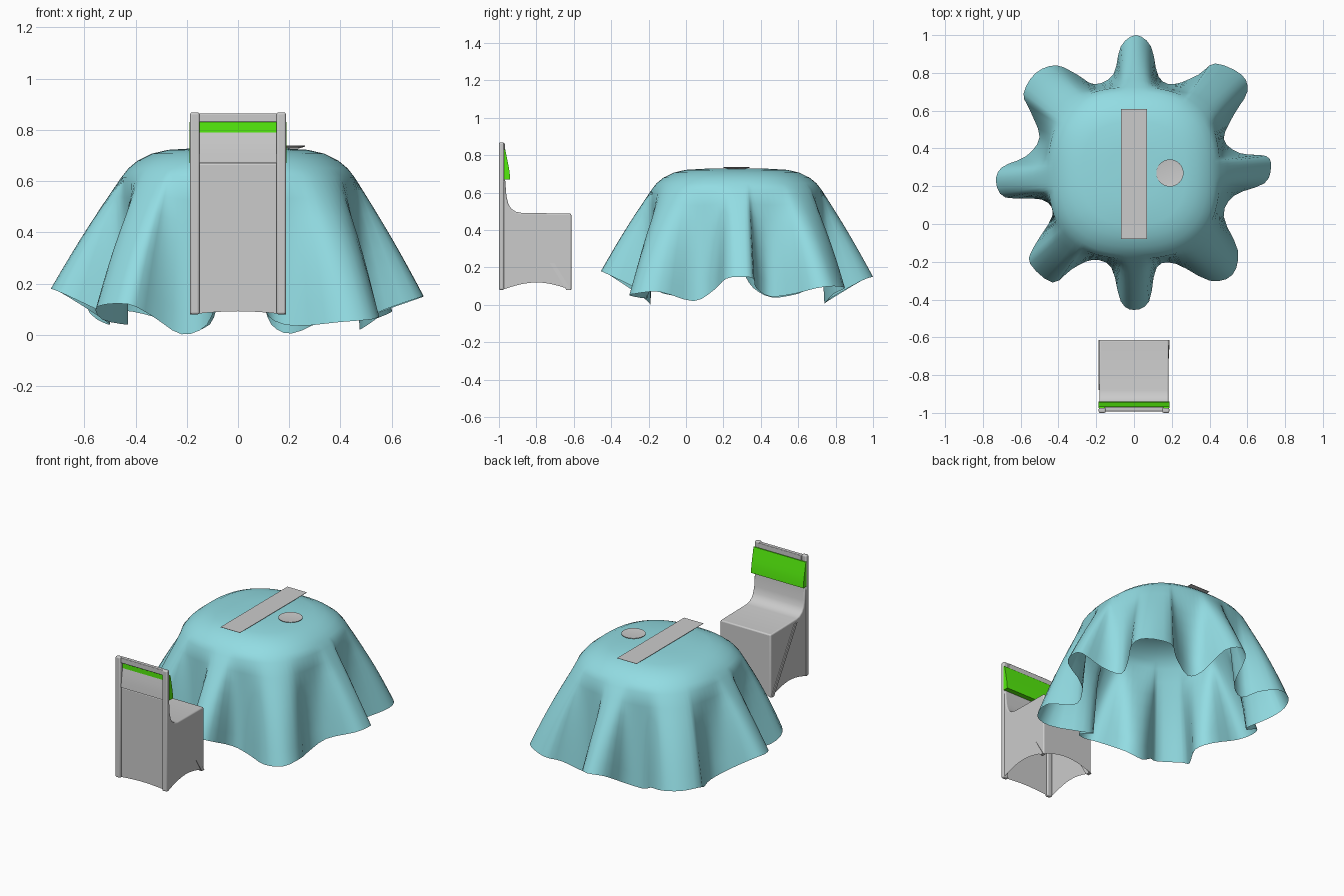
import bpy, bmesh
from math import atan2, cos, sin, pi, radians
from mathutils import Vector

if "Cube" in bpy.data.objects:
    bpy.data.objects.remove(bpy.data.objects["Cube"])


def finish(name, bm, bevel=0, smooth=30, color=None):
    bmesh.ops.remove_doubles(bm, verts=bm.verts, dist=1e-5)
    bmesh.ops.recalc_face_normals(bm, faces=bm.faces)
    me = bpy.data.meshes.new(name)
    bm.to_mesh(me)
    bm.free()
    ob = bpy.data.objects.new(name, me)
    bpy.context.collection.objects.link(ob)
    if color:
        mat = bpy.data.materials.new(name + "_color")
        mat.diffuse_color = color
        mat.use_nodes = True
        mat.node_tree.nodes["Principled BSDF"].inputs["Base Color"].default_value = mat.diffuse_color
        me.materials.append(mat)
    if bevel:
        mod = ob.modifiers.new("bevel", 'BEVEL')
        mod.width, mod.segments, mod.limit_method = bevel, 3, 'ANGLE'
        mod.angle_limit = radians(50)
    bpy.ops.object.select_all(action='DESELECT')
    bpy.context.view_layer.objects.active = ob
    ob.select_set(True)
    bpy.ops.object.shade_smooth_by_angle(angle=radians(smooth))
    return ob


def face(bm, pts):
    return bm.faces.new([bm.verts.new(p) for p in pts])


def prism_x(name, profile, x0, x1, **kw):
    """Side profile of (y, z) points, extruded along x."""
    bm = bmesh.new()
    f = face(bm, [(x0, y, z) for y, z in profile])
    new = bmesh.ops.extrude_face_region(bm, geom=[f])["geom"]
    bmesh.ops.translate(bm, vec=(x1 - x0, 0, 0),
                        verts=[v for v in new if isinstance(v, bmesh.types.BMVert)])
    return finish(name, bm, **kw)


def box(name, lo, hi, **kw):
    return prism_x(name, [(lo[1], lo[2]), (hi[1], lo[2]), (hi[1], hi[2]), (lo[1], hi[2])],
                   lo[0], hi[0], **kw)


# Tablecloth: wavy hem outline, counter-clockwise from the right-hand fold
CX, CY = 0.0, 0.27
hem = [
    (.725, .30, .15), (.70, .36, .14), (.56, .375, .09), (.475, .45, .045), (.53, .58, .06),
    (.60, .70, .09), (.57, .79, .10), (.43, .85, .09), (.34, .79, .06), (.21, .74, .005),
    (.13, .78, .04), (.09, .94, .13), (.01, 1.0, .15), (-.07, .94, .13), (-.11, .79, .04),
    (-.21, .74, .01), (-.30, .79, .06), (-.41, .84, .09), (-.52, .80, .10), (-.585, .69, .10),
    (-.55, .60, .06), (-.50, .46, .04), (-.57, .36, .09), (-.70, .30, .17), (-.73, .22, .18),
    (-.68, .14, .16), (-.49, .13, .07), (-.43, .05, .04), (-.53, -.12, .06), (-.55, -.21, .11),
    (-.43, -.31, .12), (-.33, -.24, .07), (-.22, -.19, .002), (-.12, -.23, .04),
    (-.07, -.41, .16), (0, -.455, .18), (.08, -.41, .16), (.12, -.23, .07), (.22, -.21, .035),
    (.40, -.30, .05), (.52, -.27, .06), (.55, -.14, .07), (.475, .04, .02), (.53, .15, .08),
    (.69, .215, .14)]


def closed_spline(pts, sub):
    p = [Vector(q) for q in pts]
    n, out = len(p), []
    for i in range(n):
        a, b, c, d = p[i - 1], p[i], p[(i + 1) % n], p[(i + 2) % n]
        for k in range(sub):
            t = k / sub
            out.append(b + ((c - a) * t + (2*a - 5*b + 4*c - d) * t*t
                            + (3*b - a - 3*c + d) * t**3) * .5)
    return out


bm = bmesh.new()
top_profile = [(.3, .73), (.6, .722), (.74, .707), (.86, .68), (.94, .65), (1, .615)]
centre = bm.verts.new((CX, CY, .73))
columns = []
for h in closed_spline(hem, 3):
    ang = atan2(h.y - CY, h.x - CX)
    diagonal = (1 - cos(4 * ang)) / 2
    lobe = min(1, max(0, (Vector((h.x - CX, h.y - CY)).length - .48) / .22))
    out = Vector((cos(ang), sin(ang), .3))
    r = .455 + .035 * diagonal
    col = [Vector((CX + f*r*cos(ang), CY + f*r*sin(ang), z)) for f, z in top_profile]
    shoulder = col[-1]
    # folds bulge slightly outward between shoulder and hem
    bulge = (.006 + .006 * diagonal) * lobe
    col += [shoulder.lerp(h, k / 7) + out * (bulge * sin(pi * k / 7)) for k in range(1, 8)]
    columns.append([bm.verts.new(p) for p in col])
for a, b in zip(columns, columns[1:] + columns[:1]):
    bm.faces.new((centre, a[0], b[0]))
    for i in range(len(a) - 1):
        bm.faces.new((a[i], a[i + 1], b[i + 1], b[i]))
finish("tablecloth", bm, smooth=80, color=(.29, .72, .77, 1))

# Table runner and plate
box("table_runner", (-.07, -.08, .736), (.07, .61, .738))
bm = bmesh.new()
rings = [(.045, .727), (.058, .730), (.072, .735), (.072, .738), (.058, .736)]
loops = [[(.19 + r*cos(i*pi/16), .27 + r*sin(i*pi/16), z) for i in range(32)] for r, z in rings]
for lo, hi in zip(loops, loops[1:]):
    for i in range(32):
        j = (i + 1) % 32
        face(bm, (lo[i], lo[j], hi[j], hi[i]))
face(bm, loops[0])
face(bm, loops[-1])
finish("plate", bm)

# Chair cover: open-bottomed shell with arched lower edges
HW, YF, YB = .183, -.613, -.985
seat_line = [(YB, .67), (-.967, .67), (-.96, .58), (-.95, .54), (-.935, .515),
             (-.91, .498), (-.88, .492), (YF, .488)]


def arch(a, b, rise, n=10):
    return [(a + (b - a)*i/n, .08 + rise*sin(pi*i/n)) for i in range(n + 1)]


bm = bmesh.new()
for (y0, z0), (y1, z1) in zip(seat_line, seat_line[1:]):
    face(bm, ((-HW, y0, z0), (HW, y0, z0), (HW, y1, z1), (-HW, y1, z1)))
for x in (-HW, HW):
    face(bm, [(x, y, z) for y, z in seat_line + arch(YF, YB, .04)])
for y, top, rise in ((YF, .488, .04), (YB, .67, .012)):
    face(bm, [(-HW, y, top), (HW, y, top)] + [(x, y, z) for x, z in arch(HW, -HW, rise)])
finish("chair_cover", bm, bevel=.008)

# Chair posts and slanted front legs that press through the cover near the floor
for s, side in ((-1, "left"), (1, "right")):
    box(side + "_back_post", (min(s*.15, s*.187), -1, .08), (max(s*.15, s*.187), -.973, .868),
        bevel=.008)
    leg = prism_x(side + "_front_leg", [(-.88, .47), (-.64, .08), (-.615, .08), (-.855, .47)],
                  s*.178 - .01, s*.178 + .01)
    lean = .035 if s > 0 else 0
    for v in leg.data.vertices:
        v.co.x -= s * lean * (v.co.z - .08)

# Backrest: top rail, rear slat and green band
box("top_rail", (-.155, -.993, .83), (.155, -.968, .864), bevel=.004)
prism_x("back_slat", [(-.992, .67), (-.988, .71), (-.982, .75), (-.974, .79), (-.972, .79),
                      (-.972, .67)], -.155, .155)
prism_x("green_band", [(-.974, .83), (-.966, .83), (-.958, .79), (-.950, .75), (-.943, .71),
                       (-.94, .67), (-.974, .67)], -.189, .189, color=(.09, .85, .004, 1))
